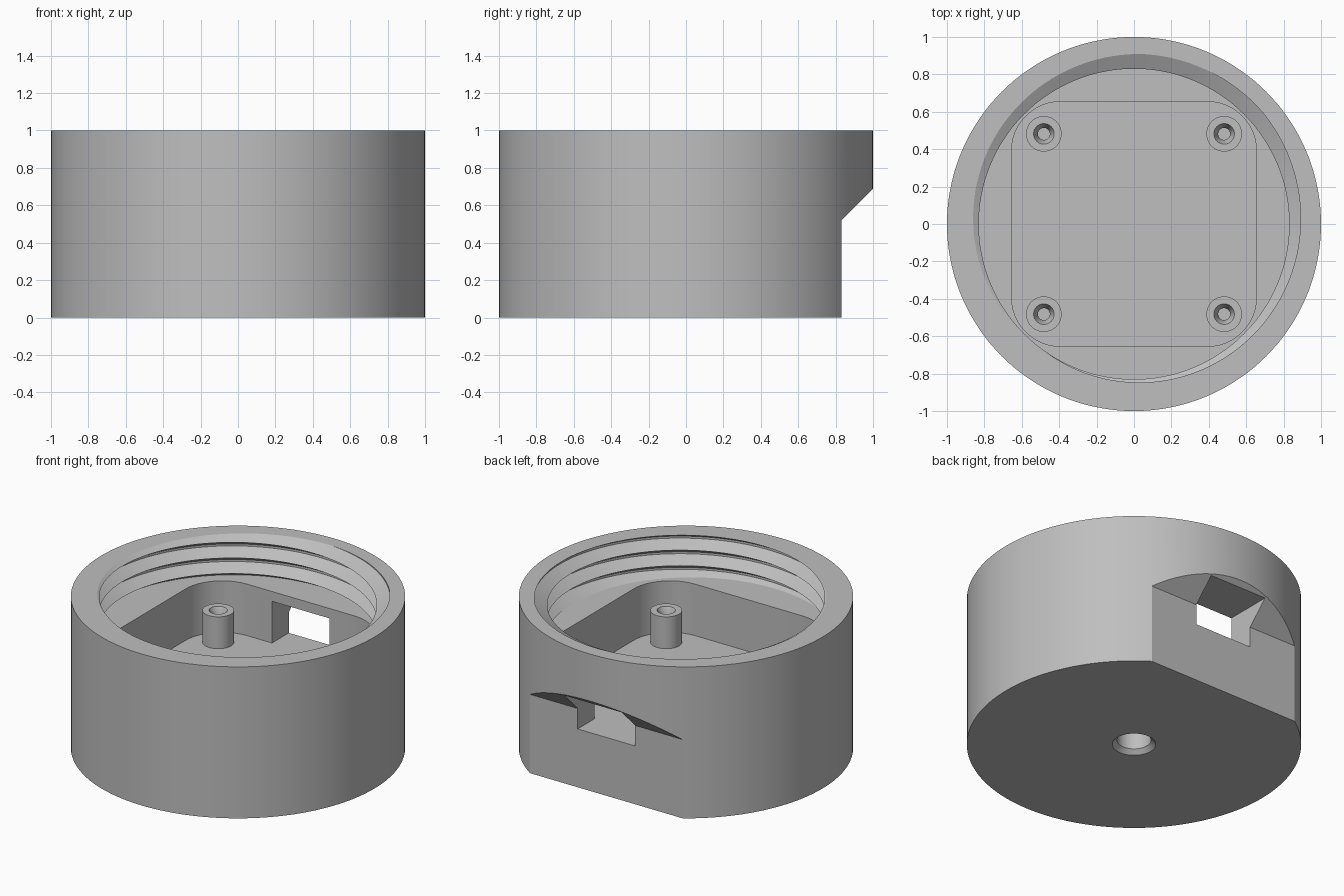
import bpy, bmesh
from math import pi, sin, cos, radians

if "Cube" in bpy.data.objects:
    bpy.data.objects.remove(bpy.data.objects["Cube"], do_unlink=True)

SEG = 144
FLOOR, LEDGE = 0.385, 0.725

grey = bpy.data.materials.new("plain_grey")
grey.use_nodes = True
grey.diffuse_color = (0.52, 0.52, 0.52, 1)
bsdf = next(n for n in grey.node_tree.nodes if n.type == 'BSDF_PRINCIPLED')
bsdf.inputs["Base Color"].default_value = grey.diffuse_color


def finish(name, bm):
    bmesh.ops.recalc_face_normals(bm, faces=bm.faces)
    mesh = bpy.data.meshes.new(name)
    bm.to_mesh(mesh)
    bm.free()
    mesh.materials.append(grey)
    obj = bpy.data.objects.new(name, mesh)
    bpy.context.collection.objects.link(obj)
    return obj


def lathe(name, profile, seg=SEG, centre=(0, 0)):
    """Solid of revolution from (radius, z) points, capped at both ends."""
    bm = bmesh.new()
    rings = [[bm.verts.new((centre[0] + r * cos(2 * pi * i / seg),
                            centre[1] + r * sin(2 * pi * i / seg), z))
              for i in range(seg)] for r, z in profile]
    for a, b in zip(rings, rings[1:]):
        for i in range(seg):
            j = (i + 1) % seg
            bm.faces.new((a[i], a[j], b[j], b[i]))
    bm.faces.new(rings[0])
    bm.faces.new(rings[-1])
    return finish(name, bm)


def prism(name, points, offset):
    """Closed outline of 3D points extruded along an offset."""
    bm = bmesh.new()
    face = bm.faces.new([bm.verts.new(p) for p in points])
    new = bmesh.ops.extrude_face_region(bm, geom=[face], use_keep_orig=True)["geom"]
    bmesh.ops.translate(bm, vec=offset,
                        verts=[g for g in new if isinstance(g, bmesh.types.BMVert)])
    return finish(name, bm)


def side_prism(name, outline, half):
    return prism(name, [(-half, y, z) for y, z in outline], (2 * half, 0, 0))


def threaded_bore(name, pitch=0.103, crest=0.83, root=0.91, turns=7):
    """Right-handed helical thread, sliced flat at the ledge and above the rim."""
    bm = bmesh.new()
    section = [(0, crest), (0.41, root), (0.54, root)]
    start = 1 - pitch * (5 + 235 / 360)
    steps = SEG * turns
    grid = []
    for i in range(steps + 1):
        a = 2 * pi * i / SEG
        grid.append([bm.verts.new((r * cos(a), r * sin(a), start + pitch * (i / SEG + u)))
                     for u, r in section])

    def vert(i, k):
        return grid[i][k] if k < len(section) else grid[i + SEG][0]

    for i in range(steps - SEG):
        for k in range(len(section)):
            bm.faces.new((vert(i, k), vert(i + 1, k), vert(i + 1, k + 1), vert(i, k + 1)))
    for z, up in ((LEDGE, -1), (1.012, 1)):
        bmesh.ops.bisect_plane(bm, geom=bm.verts[:] + bm.edges[:] + bm.faces[:],
                               plane_co=(0, 0, z), plane_no=(0, 0, up), clear_outer=True)
    bmesh.ops.delete(bm, geom=[v for v in bm.verts if not v.link_faces], context='VERTS')
    bmesh.ops.remove_doubles(bm, verts=bm.verts, dist=1e-5)
    bmesh.ops.holes_fill(bm, edges=[e for e in bm.edges if e.is_boundary], sides=0)
    return finish(name, bm)


def cut(obj, cutter):
    cutter.hide_render = True
    mod = obj.modifiers.new("cut", 'BOOLEAN')
    mod.operation, mod.solver, mod.object = 'DIFFERENCE', 'EXACT', cutter
    bpy.context.view_layer.objects.active = obj
    bpy.ops.object.modifier_apply(modifier=mod.name)
    bpy.data.objects.remove(cutter, do_unlink=True)


def smooth(obj):
    bpy.ops.object.select_all(action='DESELECT')
    obj.select_set(True)
    bpy.context.view_layer.objects.active = obj
    bpy.ops.object.shade_smooth_by_angle(angle=radians(25))


# Round housing
housing = lathe("housing", [(1, 0), (1, 1)])

# Threaded mouth
cut(housing, threaded_bore("bore_cutter"))

# Rounded square pocket
half, corner = 0.655, 0.265
outline = []
for q in range(4):
    mid = pi / 4 + q * pi / 2
    c = (half - corner) * 2 ** 0.5
    for s in range(13):
        a = q * pi / 2 + s * pi / 24
        outline.append((c * cos(mid) + corner * cos(a), c * sin(mid) + corner * sin(a), FLOOR))
cut(housing, prism("pocket_cutter", outline, (0, 0, 0.4)))

# Flat with sloped overhang at the back
cut(housing, side_prism("flat_cutter", [(0.83, -0.1), (0.83, 0.52), (1.1, 0.79), (1.1, -0.1)], 1.2))

# Window from the pocket through the flat
cut(housing, side_prism("window_cutter",
                        [(0.6, FLOOR), (0.6, 0.66), (1.1, 0.66), (1.1, FLOOR)], 0.21))

# Chamfered blind hole underneath
cut(housing, lathe("hole_cutter", [(0.15, -0.02), (0.102, 0.028), (0.102, 0.3)], 48))
smooth(housing)

# Four hollow screw posts
for x, sx in ((0.482, "left"), (-0.482, "right")):
    for y, sy in ((0.482, "back"), (-0.482, "front")):
        post = lathe(f"{sy}_{sx}_post",
                     [(0.095, FLOOR - 0.01), (0.095, 0.595), (0.055, 0.595),
                      (0.032, 0.545), (0.032, 0.42)], 40, (x, y))
        smooth(post)
